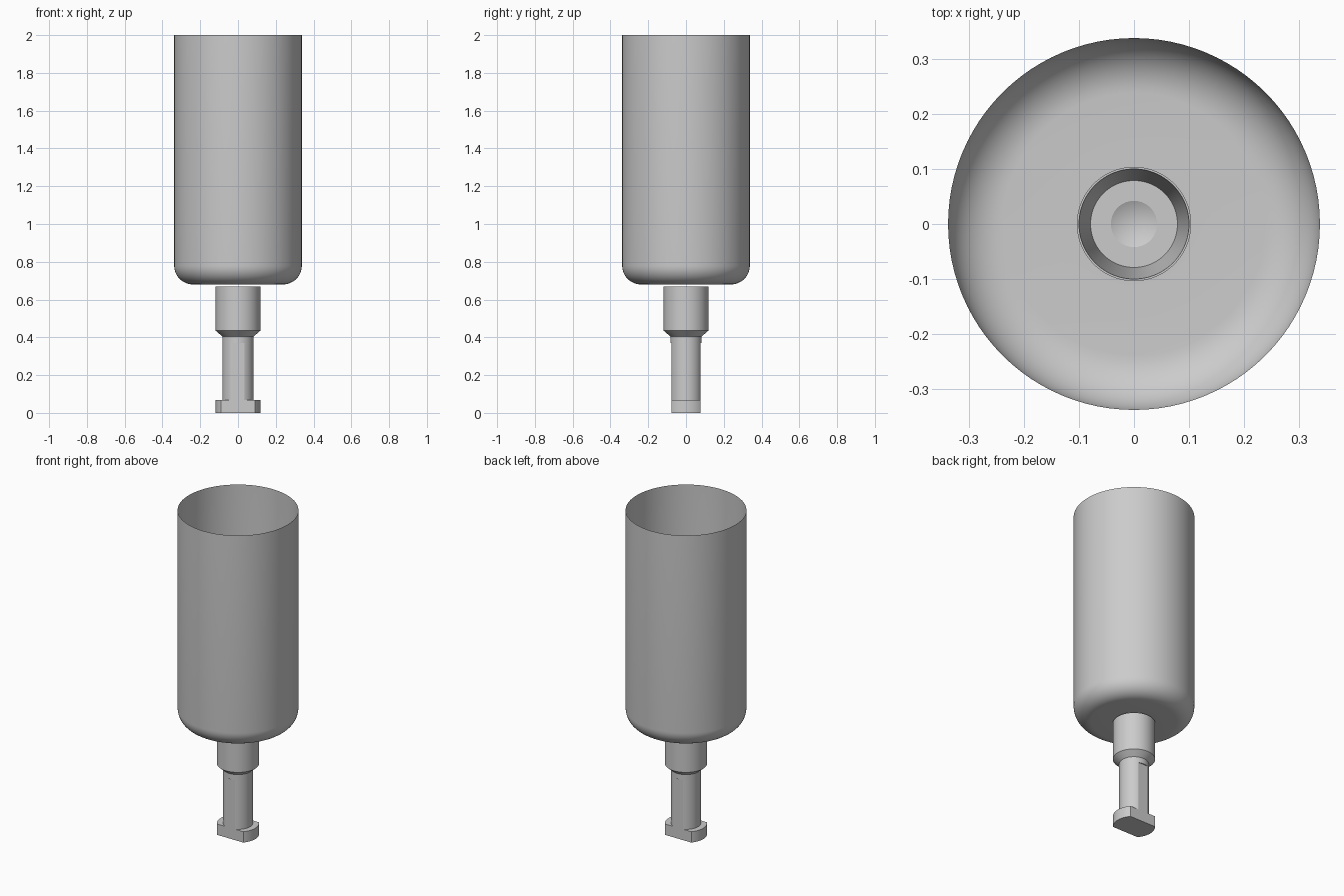
import bpy, bmesh, math
from mathutils import Vector

if "Cube" in bpy.data.objects:
    bpy.data.objects.remove(bpy.data.objects["Cube"], do_unlink=True)

grey = bpy.data.materials.new("plain grey")
grey.use_nodes = True
colour = (0.6, 0.6, 0.6, 1)
grey.diffuse_color = colour
grey.node_tree.nodes["Principled BSDF"].inputs["Base Color"].default_value = colour


def lathe(name, profile, steps=96, flat=None):
    """Spin an (radius, z) profile about z; flat cuts both y sides at that distance."""
    bm = bmesh.new()
    verts = [bm.verts.new((r, 0, z)) for r, z in profile]
    edges = [bm.edges.new(pair) for pair in zip(verts, verts[1:])]
    bmesh.ops.spin(bm, geom=verts + edges, cent=(0, 0, 0), axis=(0, 0, 1),
                   angle=math.tau, steps=steps, use_merge=True)
    bmesh.ops.remove_doubles(bm, verts=bm.verts, dist=1e-5)
    if flat:
        for side in (-1, 1):
            bmesh.ops.bisect_plane(bm, geom=bm.verts[:] + bm.edges[:] + bm.faces[:],
                                   plane_co=Vector((0, side * flat, 0)),
                                   plane_no=Vector((0, side, 0)), clear_outer=True)
            rim = [e for e in bm.edges if e.is_boundary]
            bmesh.ops.holes_fill(bm, edges=rim, sides=0)
    bmesh.ops.recalc_face_normals(bm, faces=bm.faces)
    mesh = bpy.data.meshes.new(name)
    bm.to_mesh(mesh)
    bm.free()
    obj = bpy.data.objects.new(name, mesh)
    bpy.context.collection.objects.link(obj)
    mesh.materials.append(grey)
    bpy.ops.object.select_all(action="DESELECT")
    obj.select_set(True)
    bpy.context.view_layer.objects.active = obj
    bpy.ops.object.shade_smooth_by_angle(angle=math.radians(25))
    return obj


# Thin open cup with a rounded lower edge and a hole in its floor
radius, floor, fillet = 0.338, 0.68, 0.1
corner = [(radius - fillet + fillet * math.sin(a), floor + fillet - fillet * math.cos(a))
          for a in (math.pi / 2 * i / 12 for i in range(13))]
lathe("cup", [(0.103, floor)] + corner + [(radius, 2)])

# Hollow socket below the cup: tapered bore, dimpled floor, chamfered foot
lathe("socket", [(0, 0.43), (0.042, 0.45), (0.079, 0.45), (0.1, 0.67), (0.118, 0.67),
                 (0.118, 0.435), (0.083, 0.405), (0.083, 0.37), (0, 0.37)])

# Stem and locking foot, both flattened front and back
flat = 0.0765
lathe("stem", [(0, 0.37), (0.083, 0.37), (0.083, 0.065), (0, 0.065)], flat=flat)
lathe("locking_foot", [(0, 0.067), (0.118, 0.067), (0.118, 0), (0, 0)], flat=flat)
